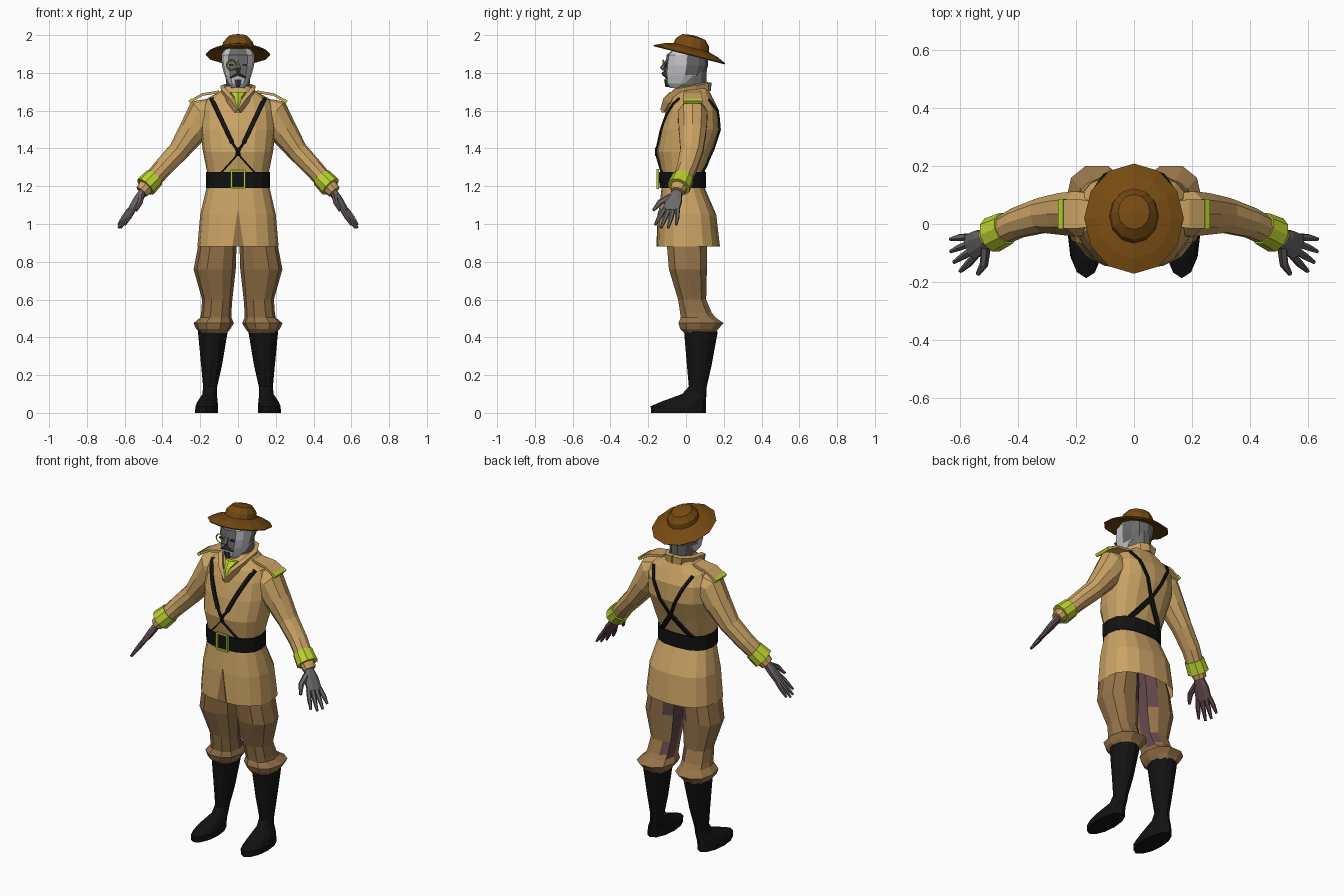
import bpy, bmesh
from math import cos, sin, pi
from mathutils import Vector, Matrix
from mathutils.bvhtree import BVHTree

default_cube = bpy.data.objects.get("Cube")
if default_cube:
    bpy.data.objects.remove(default_cube, do_unlink=True)


def make_material(name, red, green, blue):
    material = bpy.data.materials.new(name)
    material.use_nodes = True
    colour = (red, green, blue, 1)
    material.diffuse_color = colour
    material.node_tree.nodes["Principled BSDF"].inputs["Base Color"].default_value = colour
    return material


tan = make_material("tan cloth", .6, .37, .13)
brown = make_material("brown cloth", .3, .17, .065)
felt = make_material("hat felt", .18, .068, .006)
lime = make_material("lime trim", .5, .63, .03)
black = make_material("black leather", .006, .006, .006)
grey = make_material("mid grey", .15, .145, .145)
pale = make_material("pale grey", .6, .6, .62)
dark = make_material("dark grey", .045, .045, .045)
mauve = make_material("dusky mauve", .12, .062, .068)


def skin_rings(name, rings, materials, paint=None, close_start=True, close_end=True):
    """Join rings of points into a flat-shaded surface."""
    bm = bmesh.new()
    loops = [[bm.verts.new(point) for point in ring] for ring in rings]
    for low, high in zip(loops, loops[1:]):
        for i in range(len(low)):
            j = (i + 1) % len(low)
            bm.faces.new((low[i], low[j], high[j], high[i]))
    if close_start:
        bm.faces.new(loops[0])
    if close_end:
        bm.faces.new(loops[-1])
    bmesh.ops.recalc_face_normals(bm, faces=bm.faces)
    if paint:
        bm.normal_update()
        for face in bm.faces:
            face.material_index = paint(face.calc_center_median(), face.normal)
    mesh = bpy.data.meshes.new(name)
    bm.to_mesh(mesh)
    bm.free()
    for material in materials:
        mesh.materials.append(material)
    part = bpy.data.objects.new(name, mesh)
    bpy.context.collection.objects.link(part)
    return part


def signed_power(value, power):
    return abs(value) ** power * (1 if value > 0 else -1)


def loft(name, sections, materials, sides=12, power=1, mirror=1, **options):
    """Upright body; each section is height, x range, y range."""
    rings = []
    for z, x_low, x_high, y_low, y_high in sections:
        ring = []
        for i in range(sides):
            angle = 2 * pi * i / sides
            x = (x_low + x_high) / 2 + (x_high - x_low) / 2 * signed_power(cos(angle), power)
            y = (y_low + y_high) / 2 + (y_high - y_low) / 2 * signed_power(sin(angle), power)
            ring.append((x * mirror, y, z))
        rings.append(ring)
    return skin_rings(name, rings, materials, **options)


def tube(name, path, widths, materials, side=(0, 1, 0), sides=8, mirror=1, **options):
    """Swept body; each width is (along side, across side)."""
    path = [Vector(point) for point in path]
    rings = []
    for i, point in enumerate(path):
        tangent = (path[min(i + 1, len(path) - 1)] - path[max(i - 1, 0)]).normalized()
        along = Vector(side)
        along = (along - tangent * along.dot(tangent)).normalized()
        across = tangent.cross(along)
        wide, thick = widths[min(i, len(widths) - 1)]
        ring = []
        for k in range(sides):
            angle = 2 * pi * (k + .5) / sides
            grow = 1 / cos(pi / sides)
            spot = point + grow * (along * wide * cos(angle) + across * thick * sin(angle))
            ring.append((spot.x * mirror, spot.y, spot.z))
        rings.append(ring)
    return skin_rings(name, rings, materials, **options)


# Coat
def level(z, half, front, back):
    return (z, -half, half, front, back)


jacket = loft("jacket", [
    level(1.2, .16, -.125, .09), level(1.28, .165, -.135, .1), level(1.38, .185, -.155, .135),
    level(1.5, .2, -.135, .18), level(1.6, .195, -.105, .175), level(1.66, .17, -.08, .145),
    level(1.7, .1, -.06, .125), level(1.73, .065, -.04, .118)], [tan], sides=16, power=.8)
loft("coat_skirt", [
    level(.88, .215, -.155, .18), level(1.05, .2, -.147, .16), level(1.2, .165, -.128, .095)],
    [tan], sides=16, power=.8, close_start=False)
tube("front_slit", [(0, -.146, 1.07), (0, -.154, .882)], [(.002, .003), (.03, .003)],
     [brown], side=(1, 0, 0), sides=4)

# Belt and buckle
loft("belt", [level(1.19, .17, -.14, .105), level(1.275, .17, -.145, .107)],
     [black], sides=16, power=.8)
corners = [(-.035, 1.19), (.035, 1.19), (.035, 1.285), (-.035, 1.285)]
for i, (start, end) in enumerate(zip(corners, corners[1:] + corners[:1])):
    tube("buckle_bar_%d" % i, [(x, -.15, z) for x, z in (start, end)], [(.006, .005)],
         [lime], sides=4)

# Harness draped over the jacket
surface = BVHTree.FromPolygons([v.co for v in jacket.data.vertices],
                               [p.vertices for p in jacket.data.polygons])


def drape(x, z, facing):
    hit = surface.ray_cast(Vector((x, facing, z)), Vector((0, -facing, 0)))[0]
    return hit + Vector((0, facing * .004, 0))


def strap(name, start, end, facing, width, mirror):
    start, end = Vector(start), Vector(end)
    spots = [start.lerp(end, i / 8) for i in range(9)]
    tube(name, [drape(x, z, facing) for x, z in spots], [(width, .006)], [black],
         side=(1, 0, 0), sides=4, mirror=mirror)


loft("harness_clasp", [level(1.36, .012, -.165, -.14), level(1.405, .012, -.165, -.14)],
     [black], sides=6)

# Paired parts
for label, s in (("left", 1), ("right", -1)):
    strap(label + "_chest_strap", (.14, 1.665), (.03, 1.43), -1, .011, s)
    strap(label + "_clasp_strap", (.03, 1.43), (0, 1.385), -1, .006, s)
    strap(label + "_lower_strap", (0, 1.37), (.09, 1.27), -1, .003, s)
    strap(label + "_back_strap", (.13, 1.66), (0, 1.4), 1, .008, s)
    strap(label + "_lower_back_strap", (0, 1.4), (.1, 1.27), 1, .014, s)

    # Collar and shoulder board
    tube(label + "_collar", [(.002, -.118, 1.6), (.04, -.1, 1.655), (.075, -.045, 1.7),
         (.075, .05, 1.715), (.045, .11, 1.725), (0, .122, 1.728)],
         [(.014, .012), (.02, .012), (.022, .012)], [tan], side=(.3, 0, 1), sides=4, mirror=s)
    tube(label + "_shoulder_board", [(.1, .035, 1.7), (.19, .035, 1.685), (.25, .035, 1.65)],
         [(.04, .007), (.05, .007)], [tan], sides=4, mirror=s)
    tube(label + "_shoulder_trim", [(.24, .035, 1.657), (.258, .035, 1.645)],
         [(.052, .009)], [lime], sides=4, mirror=s)

    # Sleeve and cuff
    tube(label + "_sleeve", [(.1, .04, 1.61), (.185, .035, 1.575), (.24, .035, 1.49),
         (.315, .03, 1.385), (.4, .005, 1.295), (.47, -.03, 1.215), (.51, -.045, 1.17)],
         [(.06, .06), (.078, .092), (.072, .072), (.06, .053), (.052, .048), (.047, .045),
          (.036, .034)], [tan], sides=10, mirror=s)
    tube(label + "_cuff", [(.442, -.015, 1.246), (.49, -.038, 1.197)],
         [(.055, .052), (.06, .056)], [lime], sides=10, mirror=s)

    # Hand, darker on the palm
    forward = Vector((.52, -.28, -.8)).normalized()
    spread = Vector((-.35, -.9, .1)).normalized()
    back_of_hand = Vector((.8, -.25, .5))

    def palm_paint(centre, normal):
        return 0 if Vector((normal.x * s, normal.y, normal.z)).dot(back_of_hand) > 0 else 1

    wrist = Vector((.5, -.045, 1.175))
    knuckles = wrist + forward * .13
    hand = dict(materials=[grey, mauve], side=spread, mirror=s, paint=palm_paint)
    tube(label + "_palm", [wrist, wrist + forward * .06, knuckles],
         [(.024, .02), (.042, .02), (.046, .014)], **hand)
    for i, length in enumerate((.095, .12, .125, .11)):
        offset = (i - 1.5) * .024
        root = knuckles - forward * .01 + spread * offset
        bend = root + forward * length * .5 + spread * offset * .35
        tip = root + forward * length + spread * offset * .6
        tube("%s_finger_%d" % (label, i), [root, bend, tip],
             [(.012, .012), (.011, .011), (.006, .006)], sides=6, **hand)
    thumb_root = wrist + forward * .04 + spread * .025
    tube(label + "_thumb", [thumb_root, thumb_root + forward * .045 + spread * .05,
         thumb_root + forward * .1 + spread * .07],
         [(.017, .015), (.014, .012), (.007, .007)], sides=6, **hand)

    # Breeches with an inner leg patch
    def leg_paint(centre, normal):
        return int(normal.x * s < -.55 and normal.y > -.1 and .5 < centre.z)

    loft(label + "_breeches", [
        (.42, .06, .2, -.01, .16), (.445, .04, .222, -.035, .175), (.475, .022, .235, -.045, .205),
        (.505, .035, .2, -.032, .16), (.53, .035, .195, -.035, .14), (.6, .03, .19, -.045, .11),
        (.76, .012, .235, -.095, .115), (.88, .008, .212, -.105, .115), (1, .006, .18, -.1, .1)],
        [brown, mauve], sides=10, power=.85, mirror=s, paint=leg_paint)

    # Boot
    loft(label + "_boot", [
        (0, .105, .228, -.185, .105), (.035, .105, .225, -.187, .105), (.06, .108, .215, -.13, .106),
        (.1, .112, .188, -.02, .108), (.14, .11, .185, .015, .11), (.25, .085, .195, .005, .135),
        (.43, .055, .212, -.01, .168)], [black], mirror=s)

# Neck, scarf and head
loft("neck", [level(1.6, .06, -.03, .1), level(1.72, .06, -.04, .11), level(1.84, .07, -.04, .115)],
     [grey], sides=10)
loft("scarf", [level(1.59, .01, -.13, -.09), level(1.65, .032, -.12, -.04),
               level(1.67, .024, -.115, -.03), level(1.7, .055, -.085, .03)], [lime], sides=8)


def face_paint(centre, normal):
    return int(centre.y < .03 and (abs(normal.x) > .45 or centre.z < 1.78))


loft("head", [
    level(1.72, .035, -.085, .0), level(1.745, .055, -.105, .05), level(1.79, .072, -.113, .1),
    level(1.84, .085, -.11, .117), level(1.895, .088, -.102, .117), level(1.93, .07, -.06, .1)],
    [grey, pale], power=.8, paint=face_paint)
tube("nose", [(0, -.1, 1.865), (0, -.125, 1.825), (0, -.108, 1.81)],
     [(.007, .007), (.014, .012), (.01, .006)], [grey], side=(1, 0, 0), sides=6)
tube("moustache", [(-.04, -.1, 1.775), (0, -.118, 1.797), (.04, -.1, 1.775)],
     [(.005, .005), (.011, .01), (.005, .005)], [dark], side=(0, 0, 1), sides=6)
tube("goatee", [(0, -.1, 1.765), (0, -.1, 1.725)], [(.02, .014), (.01, .008)],
     [dark], side=(1, 0, 0), sides=6)
for side_x in (-.035, .035):
    tube("eye", [(side_x, -.1, 1.842), (side_x, -.113, 1.842)], [(.012, .006)],
         [dark], side=(1, 0, 0), sides=6)
bpy.ops.mesh.primitive_torus_add(location=(-.035, -.12, 1.842), rotation=(pi / 2, 0, 0),
                                 major_radius=.026, minor_radius=.004,
                                 major_segments=12, minor_segments=4)
bpy.context.object.name = "monocle"
bpy.context.object.data.materials.append(lime)

# Hat tipped towards the back
profile = [(.08, .02), (.168, 0), (.172, .006), (.13, .028), (.085, .042), (.08, .07),
           (.055, .1), (.01, .108)]
tilt = Matrix.Translation((0, .017, 1.893)) @ Matrix.Rotation(-.25, 4, "X")
skin_rings("hat", [[tilt @ Vector((r * cos(k * pi / 6), r * 1.14 * sin(k * pi / 6), z))
                    for k in range(12)] for r, z in profile], [felt])
